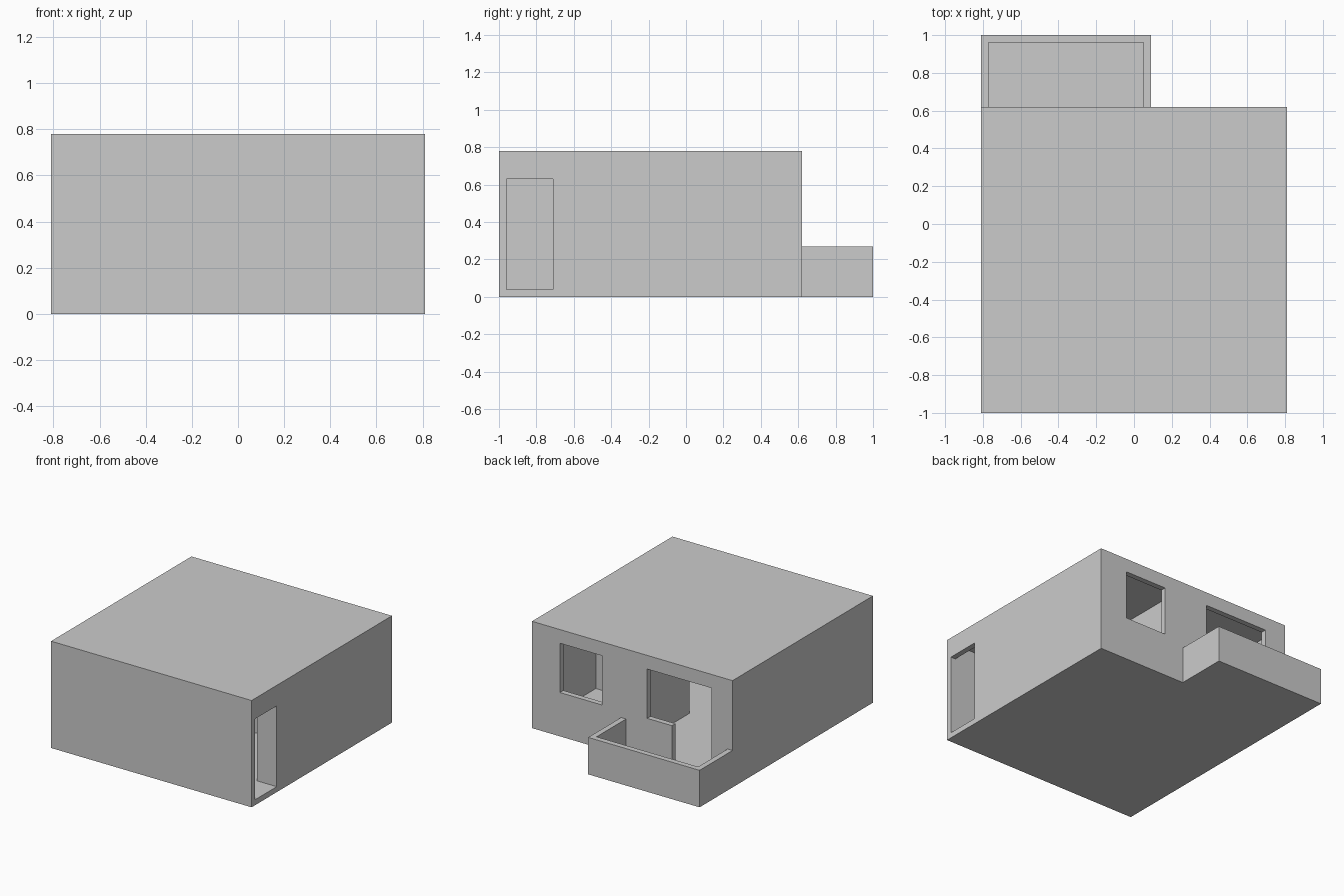
import bpy
import bmesh
from mathutils import Matrix, Vector

default = bpy.data.objects.get("Cube")
if default:
    bpy.data.objects.remove(default, do_unlink=True)

grey = bpy.data.materials.new("plain_grey")
grey.use_nodes = True
colour = (0.6, 0.6, 0.6, 1)
grey.diffuse_color = colour
grey.node_tree.nodes["Principled BSDF"].inputs["Base Color"].default_value = colour

T = 0.04                      # thickness of walls, floor and roof
W, H = 0.81, 0.78             # half width and height of the house
FRONT, BACK, END = -1, 0.62, 1


def box(name, x, y, z):
    """Box from (min, max) ranges."""
    lo, hi = (Vector(c) for c in zip(x, y, z))
    bm = bmesh.new()
    bmesh.ops.create_cube(
        bm, size=1,
        matrix=Matrix.Translation((lo + hi) / 2) @ Matrix.Diagonal((*(hi - lo), 1)))
    mesh = bpy.data.meshes.new(name)
    bm.to_mesh(mesh)
    bm.free()
    mesh.materials.append(grey)
    obj = bpy.data.objects.new(name, mesh)
    bpy.context.collection.objects.link(obj)
    return obj


def cut(target, x, y, z):
    """Remove a box-shaped space from the target."""
    cutter = box("cutter", x, y, z)
    cutter.hide_render = True
    mod = target.modifiers.new("opening", "BOOLEAN")
    mod.operation = "DIFFERENCE"
    mod.solver = "EXACT"
    mod.object = cutter
    bpy.context.view_layer.objects.active = target
    bpy.ops.object.modifier_apply(modifier=mod.name)
    bpy.data.objects.remove(cutter, do_unlink=True)


# Hollow house shell
house = box("house_shell", (-W, W), (FRONT, BACK), (0, H))
cut(house, (T - W, W - T), (FRONT + T, BACK - T), (T, H - T))

# Back openings: bedroom window, then window joined to the balcony door
through_back = (BACK - 0.1, BACK + 0.1)
cut(house, (0.245, 0.585), through_back, (0.32, 0.68))
cut(house, (-0.33, -0.12), through_back, (0.32, 0.68))
cut(house, (-0.64, -0.32), through_back, (T, 0.68))

# Entrance on the left side
cut(house, (W - 0.1, W + 0.1), (FRONT + T, -0.71), (T, 0.63))

# Inner walls, slightly sunk into the shell
E = 0.01
full_height = (T - E, H - T + E)
box("bedroom_side_wall", (0.04, 0.08), (-0.10, BACK - T + E), full_height)
box("bedroom_front_wall", (0.07, W - T + E), (-0.10, -0.06), full_height)
box("entrance_wall", (0.65, W - T + E), (-0.71, -0.67), full_height)

# Balcony with a solid parapet, open towards the house
balcony = box("balcony", (-W, 0.09), (BACK, END), (0, 0.27))
cut(balcony, (T - W, 0.09 - T), (BACK - 0.1, END - T), (T, 0.4))
